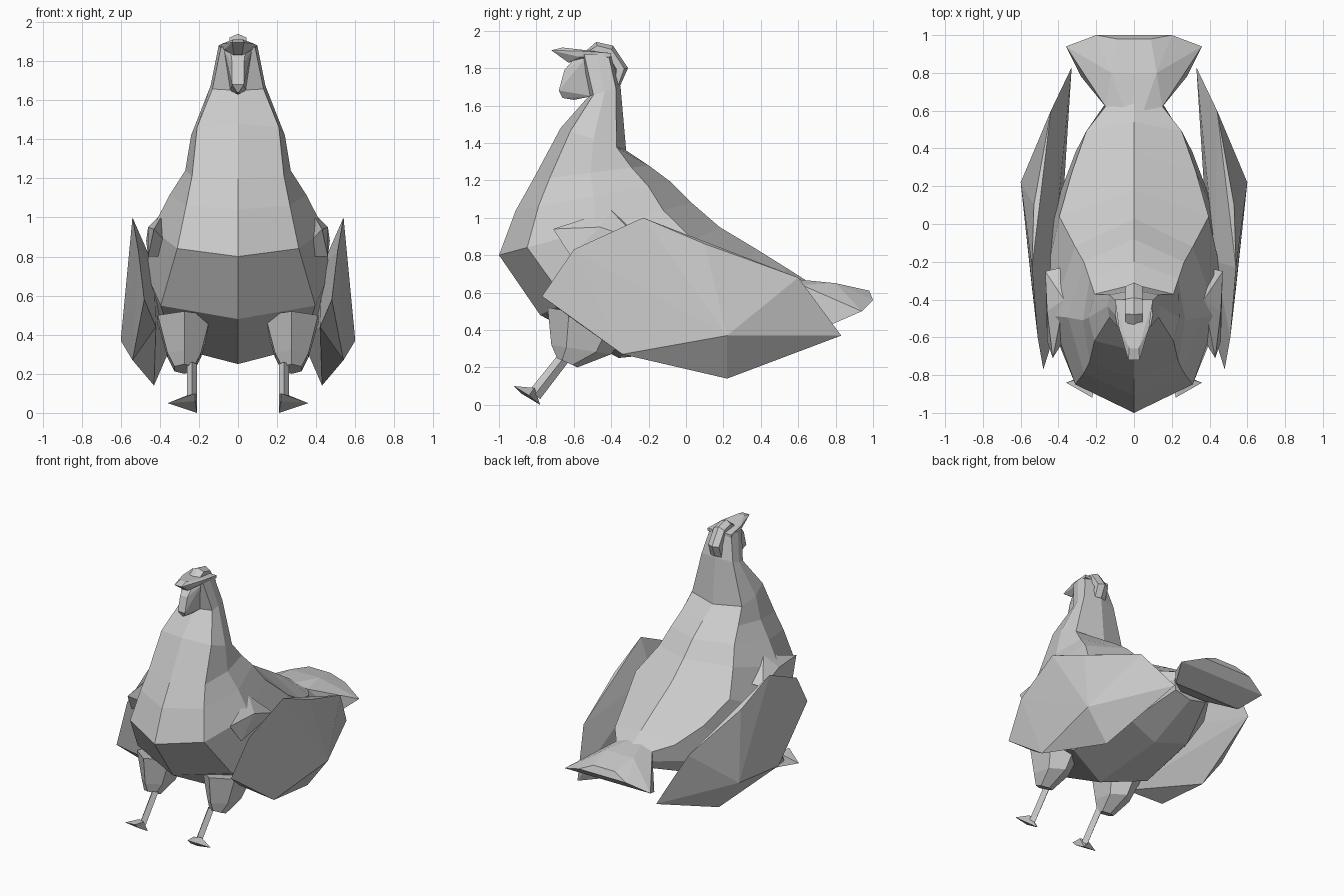
import bpy, bmesh, math
from mathutils import Vector


def finish(name, bm):
    bmesh.ops.recalc_face_normals(bm, faces=bm.faces)
    me = bpy.data.meshes.new(name)
    bm.to_mesh(me)
    bm.free()
    ob = bpy.data.objects.new(name, me)
    bpy.context.collection.objects.link(ob)


def loft(name, rings, n=8, cx=0.0):
    """Rings: (front y, front z, back y, back z, half width, side roundness)."""
    bm = bmesh.new()
    loops = []
    for fy, fz, by, bz, w, p in rings:
        a, b = Vector((cx, fy, fz)), Vector((cx, by, bz))
        loop = []
        for i in range(n):
            t = 2 * math.pi * i / n
            s = round(math.sin(t), 6)
            co = (a + b) / 2 + (a - b) / 2 * math.cos(t)
            if s:
                co.x += math.copysign(w * abs(s) ** p, s)
            loop.append(bm.verts.new(co))
        loops.append(loop)
    for l0, l1 in zip(loops, loops[1:]):
        for i in range(n):
            j = (i + 1) % n
            bm.faces.new((l0[i], l0[j], l1[j], l1[i]))
    bm.faces.new(loops[0])
    bm.faces.new(loops[-1])
    finish(name, bm)


def hull(name, pts, side=1):
    bm = bmesh.new()
    for x, y, z in pts:
        bm.verts.new((x * side, y, z))
    bmesh.ops.convex_hull(bm, input=bm.verts)
    junk = [v for v in bm.verts if not v.link_faces]
    bmesh.ops.delete(bm, geom=junk, context='VERTS')
    finish(name, bm)


def both(pts):
    return [(s * x, y, z) for x, y, z in pts for s in (1, -1)]


# Body, from crown down the neck and back to the tail root
loft("body", [
    (-0.57, 1.87, -0.39, 1.88, 0.10, 0.4),
    (-0.52, 1.65, -0.35, 1.70, 0.14, 0.2),
    (-0.67, 1.48, -0.32, 1.36, 0.24, 0.4),
    (-0.82, 1.20, -0.20, 1.28, 0.27, 0.4),
    (-0.91, 1.04, -0.08, 1.19, 0.35, 0.8),
    (-1.00, 0.80, 0.03, 1.08, 0.44, 1.0),
    (-0.78, 0.48, 0.18, 0.95, 0.47, 0.5),
    (-0.36, 0.25, 0.38, 0.83, 0.45, 0.9),
    (0.22, 0.31, 0.54, 0.73, 0.31, 0.6),
    (0.60, 0.48, 0.65, 0.66, 0.16, 0.5)])

# Fanned tail, sloping down to both sides
hull("tail", both([
    (0.15, 0.62, 0.64), (0.05, 0.60, 0.67), (0.10, 0.62, 0.50), (0.28, 0.78, 0.43),
    (0.12, 0.80, 0.65), (0.36, 0.94, 0.50), (0.20, 1.00, 0.56), (0.09, 0.98, 0.61)]))

# Beak, wattle and comb
hull("beak", both([(0.03, -0.72, 1.895), (0.025, -0.66, 1.91), (0.02, -0.63, 1.83),
                   (0.08, -0.55, 1.89), (0.10, -0.40, 1.88), (0.10, -0.40, 1.86),
                   (0.07, -0.57, 1.86)]))
hull("wattle", both([(0.04, -0.58, 1.87), (0.03, -0.65, 1.79), (0.03, -0.68, 1.68),
                     (0.005, -0.66, 1.64), (0.005, -0.60, 1.63), (0.04, -0.50, 1.65),
                     (0.07, -0.54, 1.85)]))
comb = [(-0.55, 1.88, -0.54, 1.86), (-0.48, 1.94, -0.46, 1.86),
        (-0.39, 1.92, -0.42, 1.84), (-0.31, 1.80, -0.39, 1.79),
        (-0.35, 1.71, -0.40, 1.70)]
loft("comb", [c + (0.05, 0.8) for c in comb], 6)

for side, tag in ((1, "left"), (-1, "right")):
    # Broad, thin folded wing with a faceted bulge
    hull("wing_" + tag, [
        (0.48, -0.77, 0.58), (0.51, -0.60, 0.83), (0.54, -0.23, 1.00),
        (0.53, 0.10, 0.86), (0.44, 0.60, 0.68), (0.33, 0.83, 0.37),
        (0.60, 0.22, 0.37), (0.43, 0.22, 0.14), (0.54, -0.34, 0.27),
        (0.42, -0.58, 0.44), (0.43, -0.20, 0.75), (0.40, 0.35, 0.45)], side)
    # Shoulder feathers bridging breast and wing
    hull("shoulder_" + tag, [
        (0.43, -0.71, 0.94), (0.37, -0.40, 1.04), (0.46, -0.46, 0.95),
        (0.46, -0.62, 0.80), (0.30, -0.50, 0.80), (0.47, -0.25, 0.88),
        (0.34, -0.22, 0.90)], side)
    # Thigh, shank and foot
    loft("thigh_" + tag, [
        (-0.74, 0.52, -0.28, 0.44, 0.15, 0.7),
        (-0.72, 0.32, -0.40, 0.27, 0.095, 0.7),
        (-0.69, 0.25, -0.58, 0.20, 0.055, 0.7)], 6, side * 0.275)
    loft("shank_" + tag, [
        (-0.69, 0.26, -0.62, 0.24, 0.025, 1.0),
        (-0.835, 0.08, -0.78, 0.03, 0.025, 1.0)], 4, side * 0.235)
    hull("foot_" + tag, [
        (0.21, -0.78, 0.0), (0.22, -0.92, 0.10), (0.36, -0.84, 0.05),
        (0.26, -0.81, 0.09), (0.21, -0.83, 0.09), (0.22, -0.88, 0.06)], side)
